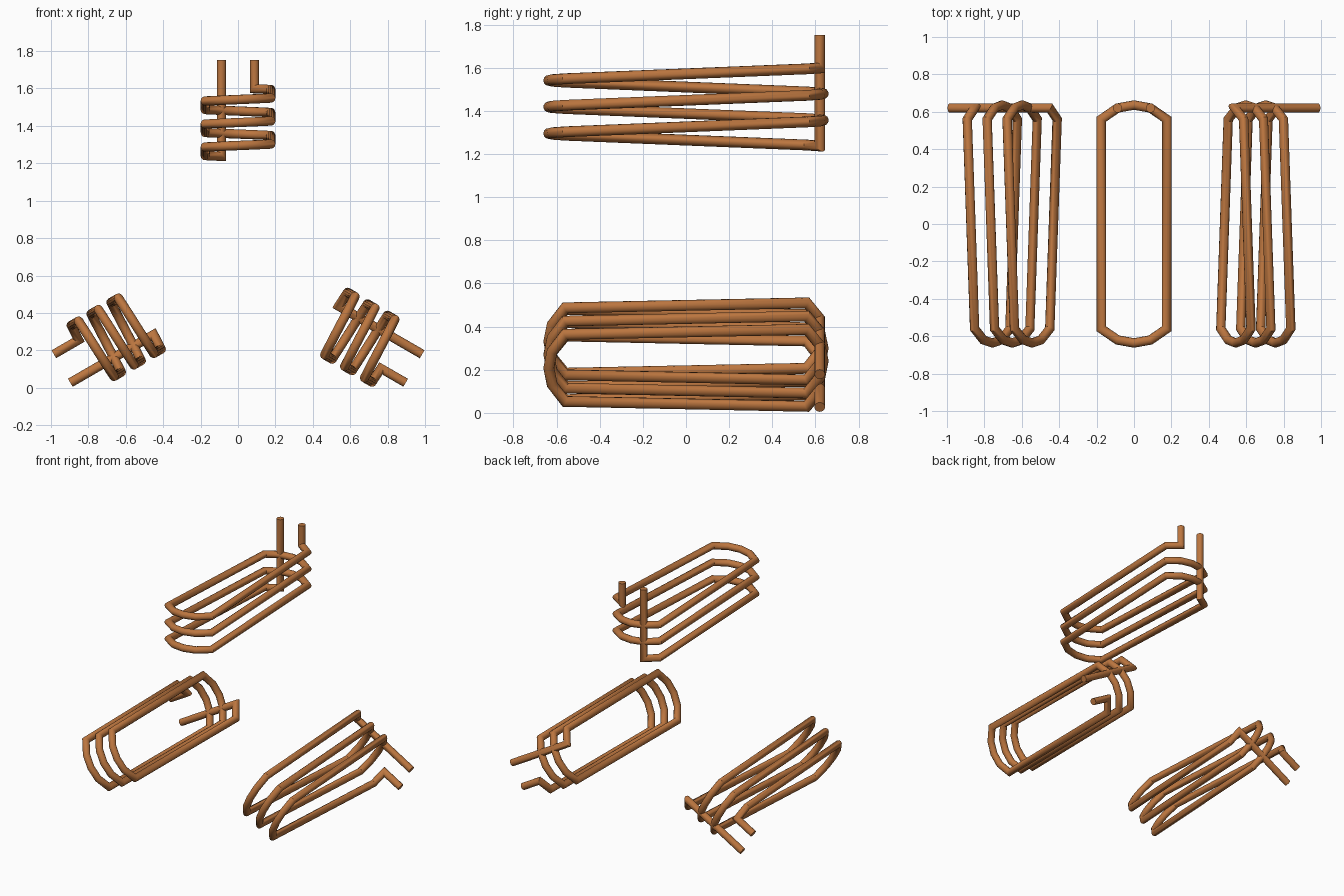
import bpy, bmesh, math
from mathutils import Vector, Matrix

if "Cube" in bpy.data.objects:
    bpy.data.objects.remove(bpy.data.objects["Cube"])

R, SIDES = 0.025, 12          # wire radius and facets
TURNS, PITCH = 3, 0.123       # helix
HUB_Z, MID = 0.646, 0.752     # hub height, hub-to-coil distance
LEAD_END = 1.086              # hub-to-lead-tip distance

copper = bpy.data.materials.new("copper")
copper.diffuse_color = (0.5, 0.18, 0.05, 1)
copper.use_nodes = True
copper.node_tree.nodes["Principled BSDF"].inputs["Base Color"].default_value = copper.diffuse_color


def coil_path():
    """Centre line of one coil, measured from the hub, leads pointing up."""
    back = [(0.175, 0.56), (0.088, 0.62), (0, 0.636), (-0.088, 0.62), (-0.175, 0.56)]
    loop = back + [(-x, -y) for x, y in back]
    # start just left of the back centre, stop just right of it
    pts = [Vector((*loop[(3 + i) % 10], 0)) for i in range(10 * TURNS - 1)]
    dist = [0]
    for a, b in zip(pts, pts[1:]):
        dist.append(dist[-1] + (b - a).length)
    rise = PITCH * (TURNS - 0.06)
    for p, d in zip(pts, dist):
        p.z = MID + rise * (d / dist[-1] - 0.5)
    first = Vector((pts[0].x, pts[0].y, LEAD_END))
    last = Vector((pts[-1].x, pts[-1].y, LEAD_END))
    return [first] + pts + [last]


def wire(name, path):
    """Sweep a round section along the path with mitred corners."""
    bm = bmesh.new()
    dirs = [(b - a).normalized() for a, b in zip(path, path[1:])]
    ring = [path[0] + R * Vector((math.cos(t), math.sin(t), 0))
            for t in (2 * math.pi * k / SIDES for k in range(SIDES))]
    rings = [[bm.verts.new(p) for p in ring]]
    for i, d in enumerate(dirs):
        n = (d + dirs[i + 1]).normalized() if i + 1 < len(dirs) else d
        ring = [p + d * ((path[i + 1] - p).dot(n) / d.dot(n)) for p in ring]
        rings.append([bm.verts.new(p) for p in ring])
    for a, b in zip(rings, rings[1:]):
        for k in range(SIDES):
            j = (k + 1) % SIDES
            bm.faces.new((a[k], a[j], b[j], b[k]))
    bm.faces.new(rings[0][::-1])
    bm.faces.new(rings[-1])
    bmesh.ops.recalc_face_normals(bm, faces=bm.faces)
    me = bpy.data.meshes.new(name)
    bm.to_mesh(me)
    bm.free()
    me.materials.append(copper)
    ob = bpy.data.objects.new(name, me)
    bpy.context.collection.objects.link(ob)
    return ob


# three coils around the y axis, the top one sitting slightly further out
for name, angle, lift in (("top_coil", 0, 0.02), ("right_coil", 120, 0), ("left_coil", -120, 0)):
    turn = Matrix.Rotation(math.radians(angle), 4, 'Y')
    place = Matrix.Translation((0, 0, HUB_Z + lift)) @ turn
    ob = wire(name, coil_path())
    ob.data.transform(place)
    bpy.ops.object.select_all(action='DESELECT')
    ob.select_set(True)
    bpy.context.view_layer.objects.active = ob
    bpy.ops.object.shade_smooth_by_angle(angle=math.radians(45))
